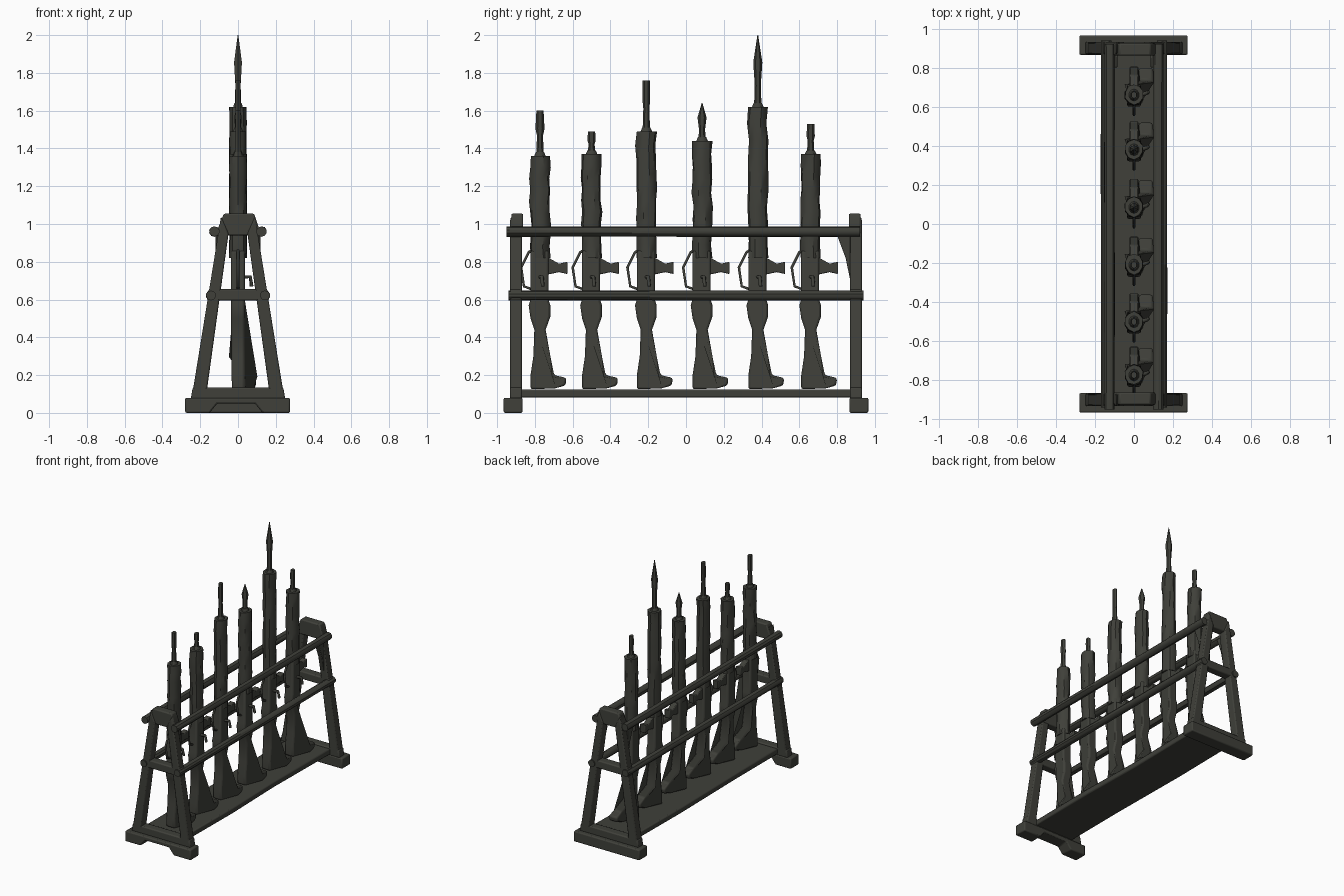
import bpy, bmesh, math, random
from mathutils import Vector

random.seed(4)
cube = bpy.data.objects.get("Cube")
if cube:
    bpy.data.objects.remove(cube)

mat = bpy.data.materials.new("dark_olive_grey")
mat.use_nodes = True
COLOUR = (0.05, 0.051, 0.042, 1)
mat.diffuse_color = COLOUR
bsdf = mat.node_tree.nodes["Principled BSDF"]
bsdf.inputs["Base Color"].default_value = COLOUR
bsdf.inputs["Roughness"].default_value = 0.9
parts = []


def finish(name, bm, bevel=0):
    bmesh.ops.recalc_face_normals(bm, faces=bm.faces)
    mesh = bpy.data.meshes.new(name)
    bm.to_mesh(mesh)
    bm.free()
    mesh.materials.append(mat)
    obj = bpy.data.objects.new(name, mesh)
    bpy.context.collection.objects.link(obj)
    if bevel:
        mod = obj.modifiers.new("soft_edges", "BEVEL")
        mod.width, mod.segments = bevel, 2
        mod.limit_method = "ANGLE"
    parts.append(obj)
    return obj


def prism(name, outline, place, lo, hi, bevel=0.008):
    """Extrude a 2D outline from lo to hi; place maps (u, v, depth) to a point."""
    bm = bmesh.new()
    rings = [[bm.verts.new(place(u, v, d)) for u, v in outline] for d in (lo, hi)]
    n = len(outline)
    for i in range(n):
        j = (i + 1) % n
        bm.faces.new((rings[0][i], rings[0][j], rings[1][j], rings[1][i]))
    for ring in rings:
        bm.faces.new(ring)
    return finish(name, bm, bevel)


def loft(name, sections, sides=10, rough=0.0):
    """Skin rings given as (centre, radius along u, radius along v) along any path."""
    bm = bmesh.new()
    axis = (Vector(sections[-1][0]) - Vector(sections[0][0])).normalized()
    u = Vector((1, 0, 0))
    v = axis.cross(u).normalized()
    rings = []
    for centre, ru, rv in sections:
        c = Vector(centre)
        ring = []
        for k in range(sides):
            a = math.tau * (k + 0.5) / sides
            r = 1 + random.uniform(-rough, rough)
            ring.append(bm.verts.new(c + u * ru * r * math.cos(a) + v * rv * r * math.sin(a)))
        rings.append(ring)
    for a, b in zip(rings, rings[1:]):
        for k in range(sides):
            m = (k + 1) % sides
            bm.faces.new((a[k], a[m], b[m], b[k]))
    bm.faces.new(rings[0])
    bm.faces.new(rings[-1])
    return finish(name, bm)


def tube(name, points, radius):
    curve = bpy.data.curves.new(name, "CURVE")
    curve.dimensions = "3D"
    curve.bevel_depth, curve.bevel_resolution = radius, 1
    curve.use_fill_caps = True
    line = curve.splines.new("POLY")
    line.points.add(len(points) - 1)
    for p, co in zip(line.points, points):
        p.co = (*co, 1)
    curve.materials.append(mat)
    obj = bpy.data.objects.new(name, curve)
    bpy.context.collection.objects.link(obj)


def xz(u, v, d):
    return (u, d, v)


def xy(u, v, d):
    return (u, v, d)


# End frames: foot, two leaning legs, cross bars and cap
for end, s in (("front", -1), ("back", 1)):
    foot = [(-0.28, 0), (0.275, 0), (0.275, 0.08), (-0.28, 0.08)]
    if s < 0:
        foot[1:1] = [(-0.15, 0), (-0.11, 0.05), (0.09, 0.05), (0.13, 0)]
    prism(end + "_foot", foot, xz, s * 0.865, s * 0.965)
    lo, hi = s * 0.868, s * 0.932
    for side, m in (("right", -1), ("left", 1)):
        leg = [(m * x, z) for x, z in ((0.245, 0.08), (0.17, 0.08), (0.05, 0.95), (0.09, 1.04))]
        prism(f"{end}_{side}_leg", leg, xz, lo, hi)
    prism(end + "_lower_bar", [(-0.25, 0.075), (0.25, 0.075), (0.24, 0.135), (-0.24, 0.135)], xz, lo, hi)
    prism(end + "_middle_bar", [(-0.165, 0.595), (0.165, 0.595), (0.155, 0.655), (-0.155, 0.655)], xz, lo, hi)
    prism(end + "_cap", [(-0.105, 0.94), (0.105, 0.94), (0.11, 0.98), (0.085, 1.055),
                         (-0.075, 1.055), (-0.105, 0.98)], xz, s * 0.862, s * 0.925)

# Plank and long rails
prism("base_plank", [(-0.165, -0.9), (0.165, -0.9), (0.172, -0.3), (0.16, 0.2), (0.17, 0.9),
                     (-0.165, 0.9), (-0.172, 0.3), (-0.163, -0.4)], xy, 0.082, 0.125)
for side, m in (("right", -1), ("left", 1)):
    loft(side + "_upper_rail", [((m * 0.125, y, 0.96), 0.028, 0.027)
                                for y in (-0.95, -0.4, 0.2, 0.92)], rough=0.04)
    loft(side + "_middle_rail", [((m * 0.143, y, 0.622), 0.027, 0.026)
                                 for y in (-0.94, -0.3, 0.3, 0.94)], rough=0.04)
    # Corner brace under the upper rail
    prism(side + "_brace", [(0.8, 0.94), (0.87, 0.94), (0.87, 0.7), (0.845, 0.82)],
          lambda u, v, d: (d, u, v), m * 0.085, m * 0.12, 0.004)

# Rifle stock and receiver in side outline (depth, height)
STOCK = [(-0.05, 0.125), (0.08, 0.13), (0.135, 0.145), (0.14, 0.185), (0.075, 0.2),
         (0.055, 0.3), (0.03, 0.44), (0.055, 0.51), (0.055, 0.57), (0.045, 0.6),
         (0.045, 0.86), (-0.05, 0.86), (-0.05, 0.6), (-0.06, 0.57), (-0.05, 0.5),
         (-0.03, 0.44), (-0.035, 0.3), (-0.05, 0.2)]
MAGAZINE = [(0.03, 0.73), (0.1, 0.745), (0.145, 0.735), (0.145, 0.8), (0.1, 0.79), (0.03, 0.83)]


def rifle(n, y, top, tip, pointed, flare):
    def side_on(u, v, d):
        twist = 0.06 if u > 0.07 and v < 0.25 else 0
        return (d + twist, y + u, v)
    name = f"rifle_{n}_"
    prism(name + "stock", STOCK, side_on, -0.036, 0.036, 0.012)
    prism(name + "magazine", MAGAZINE, side_on, -0.022, 0.022, 0.005)
    # Handguard with an uneven surface
    steps = 9
    loft(name + "handguard",
         [((0, y + random.uniform(-0.004, 0.004), 0.82 + (top - 0.82) * i / steps),
           0.047, 0.052) for i in range(steps + 1)], rough=0.07)
    loft(name + "muzzle", [((0, y, top - 0.01), 0.03, 0.035), ((0, y, top + 0.02), 0.02, 0.022)])
    # Bayonet, spear-tipped or broken off
    h = tip - top
    if pointed:
        rows = [(0, 0.02, 0.02), (0.3, 0.016, 0.016), (0.62, 0.024, 0.024), (1, 0.002, 0.002)]
    else:
        rows = [(0, 0.02, 0.02), (0.45, 0.014, 0.016), (0.6, 0.016, 0.02 + flare), (1, 0.015, 0.019)]
    loft(name + "bayonet", [((0, y, top + f * h), a, b) for f, a, b in rows], sides=6)
    # Guard loop and bolt handle
    tube(name + "guard_loop", [(0, y - 0.03, 0.87), (0, y - 0.06, 0.85), (0, y - 0.1, 0.77),
                               (0, y - 0.085, 0.67), (0, y - 0.03, 0.65)], 0.008)
    tube(name + "bolt_handle", [(0.03, y, 0.72), (0.065, y + 0.01, 0.72), (0.072, y + 0.015, 0.67)], 0.01)


for n, (y, top, tip, pointed, flare) in enumerate((
        (-0.773, 1.36, 1.6, False, 0.004), (-0.5, 1.37, 1.49, False, 0.002),
        (-0.21, 1.49, 1.76, False, 0), (0.085, 1.44, 1.64, True, 0),
        (0.38, 1.62, 2.0, True, 0), (0.66, 1.37, 1.53, False, 0.002)), 1):
    rifle(n, y, top, tip, pointed, flare)

bpy.ops.object.select_all(action="DESELECT")
for obj in parts:
    obj.select_set(True)
bpy.context.view_layer.objects.active = parts[0]
bpy.ops.object.shade_smooth_by_angle(angle=math.radians(35))
